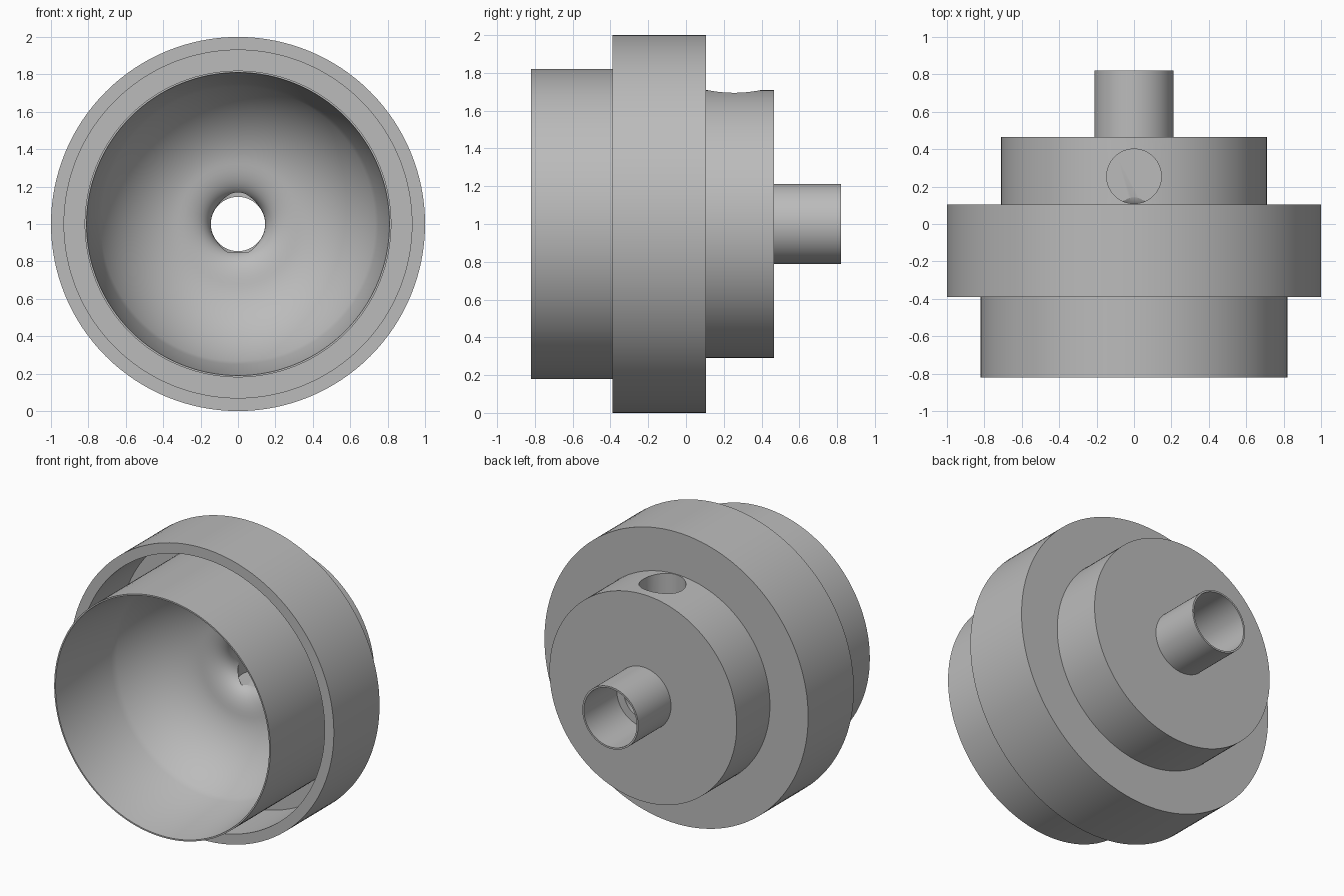
import bpy, bmesh, math
from mathutils import Vector
from mathutils.geometry import interpolate_bezier

if "Cube" in bpy.data.objects:
    bpy.data.objects.remove(bpy.data.objects["Cube"])

grey = bpy.data.materials.new("plain grey")
grey.use_nodes = True
COLOUR = (0.5, 0.5, 0.5, 1)
grey.diffuse_color = COLOUR
grey.node_tree.nodes["Principled BSDF"].inputs["Base Color"].default_value = COLOUR

SEGMENTS = 128
AXIS_Z = 1.0


def curve(points, steps):
    """Smooth run of (radius, y) points from four bezier controls."""
    return [(p.x, p.y) for p in
            interpolate_bezier(*[Vector((r, y, 0)) for r, y in points], steps)]


def turned(name, profile):
    """Turn a closed (radius, y) profile about the front-to-back axis."""
    bm = bmesh.new()
    rings = []
    for i in range(SEGMENTS):
        a = math.tau * i / SEGMENTS
        rings.append([bm.verts.new((r * math.cos(a), y, AXIS_Z + r * math.sin(a)))
                      for r, y in profile])
    n = len(profile)
    for i in range(SEGMENTS):
        here, there = rings[i], rings[(i + 1) % SEGMENTS]
        for j in range(n):
            k = (j + 1) % n
            bm.faces.new((here[j], here[k], there[k], there[j]))
    bmesh.ops.recalc_face_normals(bm, faces=bm.faces)
    mesh = bpy.data.meshes.new(name)
    bm.to_mesh(mesh)
    bm.free()
    mesh.materials.append(grey)
    obj = bpy.data.objects.new(name, mesh)
    bpy.context.collection.objects.link(obj)
    return obj


def smooth(obj):
    bpy.ops.object.select_all(action='DESELECT')
    obj.select_set(True)
    bpy.context.view_layer.objects.active = obj
    bpy.ops.object.shade_smooth_by_angle(angle=math.radians(25))


# Stepped body: front sleeve, open groove, wide collar, rear boss, throat, bowl
outside = [(0.81, -0.82), (0.82, -0.82), (0.82, 0.04), (0.93, 0.04),
           (0.93, -0.39), (1.0, -0.39), (1.0, 0.105), (0.71, 0.105),
           (0.71, 0.465), (0.145, 0.465)]
throat = curve([(0.145, 0.18), (0.145, 0.1), (0.21, 0.06), (0.32, 0.05)], 12)
bowl = curve([(0.32, 0.05), (0.47, 0.035), (0.65, -0.08), (0.75, -0.3)], 20)
body = turned("stepped_body", outside + throat + bowl[1:])

# Blind hole drilled down through the rear boss into the throat
bpy.ops.mesh.primitive_cylinder_add(vertices=64, radius=0.146, depth=1.0,
                                    location=(0, 0.255, 1.35))
drill = bpy.context.object
drill.name = "top_hole_cutter"
drill.hide_render = True
drill.data.materials.append(grey)
cut = body.modifiers.new("top hole", 'BOOLEAN')
cut.operation = 'DIFFERENCE'
cut.solver = 'EXACT'
cut.object = drill
bpy.context.view_layer.objects.active = body
bpy.ops.object.modifier_apply(modifier=cut.name)
bpy.data.objects.remove(drill)

# Thin-walled rear tube
tube = turned("rear_tube", [(0.2, 0.465), (0.212, 0.465), (0.212, 0.82), (0.2, 0.82)])

for part in (body, tube):
    smooth(part)
